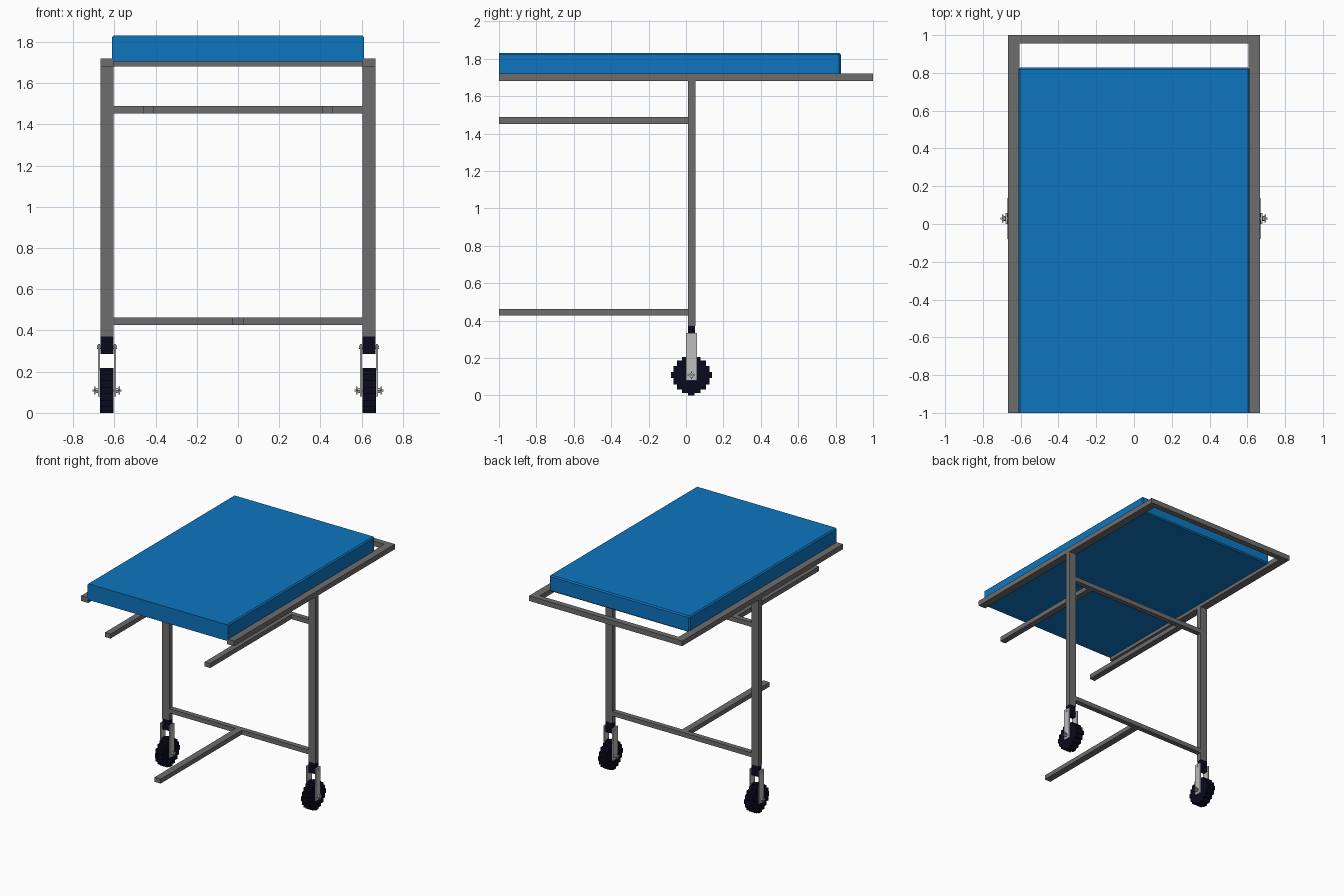
import bpy, bmesh, math
from mathutils import Matrix

if "Cube" in bpy.data.objects:
    bpy.data.objects.remove(bpy.data.objects["Cube"])


def material(name, rgb):
    m = bpy.data.materials.new(name)
    m.use_nodes = True
    m.diffuse_color = (*rgb, 1)
    m.node_tree.nodes["Principled BSDF"].inputs["Base Color"].default_value = (*rgb, 1)
    return m


BLUE = material("blue vinyl", (0.004, 0.18, 0.53))
STEEL = material("grey steel", (0.155, 0.155, 0.155))
ZINC = material("light zinc", (0.51, 0.51, 0.51))
RUBBER = material("black rubber", (0.003, 0.003, 0.013))


def finish(name, bm, mat):
    bmesh.ops.recalc_face_normals(bm, faces=bm.faces)
    me = bpy.data.meshes.new(name)
    bm.to_mesh(me)
    bm.free()
    me.materials.append(mat)
    ob = bpy.data.objects.new(name, me)
    bpy.context.collection.objects.link(ob)
    return ob


def box(name, x, y, z, mat, bevel=0.0):
    """Box from (min, max) pairs; an optional bevel leaves the front end square."""
    bm = bmesh.new()
    bmesh.ops.create_cube(bm, size=1)
    for v in bm.verts:
        for i, (lo, hi) in enumerate((x, y, z)):
            v.co[i] = lo if v.co[i] < 0 else hi
    if bevel:
        edges = [e for e in bm.edges if any(v.co.y > y[0] + 0.01 for v in e.verts)]
        bmesh.ops.bevel(bm, geom=edges, offset=bevel, segments=1, affect='EDGES')
    return finish(name, bm, mat)


def rod(name, x0, x1, y, z, r, mat, sides=12):
    """Cylinder lying along x."""
    bm = bmesh.new()
    bmesh.ops.create_cone(bm, cap_ends=True, segments=sides, radius1=r, radius2=r, depth=abs(x1 - x0),
                          matrix=Matrix.Translation(((x0 + x1) / 2, y, z)) @ Matrix.Rotation(math.pi / 2, 4, 'Y'))
    return finish(name, bm, mat)


def stepped_wheel(name, x0, x1, y, z, r, mat, steps=5):
    """Chunky wheel with a stair-stepped rim, extruded along x."""
    angles = [math.pi / 2 * (i + 0.5) / steps for i in range(steps)]
    ys = [r * math.cos(a) for a in angles]
    zs = [r * math.sin(a) for a in angles]
    ys[0], zs[-1] = r, r
    quarter = []
    for i in range(steps):
        quarter.append((ys[i], zs[i]))
        if i < steps - 1:
            quarter.append((ys[i + 1], zs[i]))
    half = quarter + [(-a, b) for a, b in reversed(quarter)]
    outline = half + [(-a, -b) for a, b in half]
    bm = bmesh.new()
    face = bm.faces.new([bm.verts.new((x0, y + a, z + b)) for a, b in outline])
    ext = bmesh.ops.extrude_face_region(bm, geom=[face])
    for v in ext["geom"]:
        if isinstance(v, bmesh.types.BMVert):
            v.co.x = x1
    return finish(name, bm, mat)


# Padded top
box("mattress", (-0.612, 0.612), (-1, 0.828), (1.705, 1.832), BLUE, bevel=0.009)

# Top frame, open at the front
IN, OUT = 0.605, 0.667
LEG_Y = (0.01, 0.05)
box("back_rail", (-OUT, OUT), (0.955, 1.0), (1.68, 1.72), STEEL)

# Cross bars between the legs
box("upper_cross_bar", (-IN, IN), LEG_Y, (1.452, 1.488), STEEL)
box("lower_cross_bar", (-IN, IN), LEG_Y, (0.427, 0.462), STEEL)

# Single lower bar reaching forward
box("lower_long_bar", (-0.028, 0.026), (-1, 0.01), (0.427, 0.462), STEEL)

WY, WZ = 0.029, 0.109   # wheel centre
for side, s in (("left", 1), ("right", -1)):
    def span(a, b):
        return tuple(sorted((s * a, s * b)))

    # Frame
    box(f"{side}_side_rail", span(IN, OUT), (-1, 0.955), (1.68, 1.72), STEEL)
    box(f"{side}_leg", span(IN, OUT), LEG_Y, (0.37, 1.68), STEEL)
    box(f"{side}_upper_long_bar", span(0.41, 0.458), (-1, 0.01), (1.452, 1.488), STEEL)

    # Caster mount and wheel
    c = (IN + OUT) / 2
    box(f"{side}_caster_stem", span(IN, OUT), (0.011, 0.047), (0.285, 0.37), RUBBER)
    stepped_wheel(f"{side}_wheel", *span(c - 0.033, c + 0.033), WY, WZ, 0.109, RUBBER)

    # Fork plates with their bolts
    for place, d in (("outer", 1), ("inner", -1)):
        def out(a, b):
            return span(c + d * a, c + d * b)
        box(f"{side}_{place}_fork_plate", out(0.034, 0.044), (0.0, 0.058), (0.08, 0.335), ZINC)
        rod(f"{side}_{place}_axle_nut", *out(0.044, 0.056), WY, WZ, 0.014, ZINC, 6)
        box(f"{side}_{place}_axle_head_bar", out(0.056, 0.063), (WY - 0.02, WY + 0.02),
            (WZ - 0.003, WZ + 0.003), ZINC)
        box(f"{side}_{place}_axle_head_post", out(0.056, 0.063), (WY - 0.003, WY + 0.003),
            (WZ - 0.02, WZ + 0.02), ZINC)
    rod(f"{side}_axle", *span(c - 0.071, c + 0.071), WY, WZ, 0.005, ZINC)
    rod(f"{side}_fork_bolt", *span(c - 0.048, c + 0.048), WY, 0.318, 0.008, ZINC)
